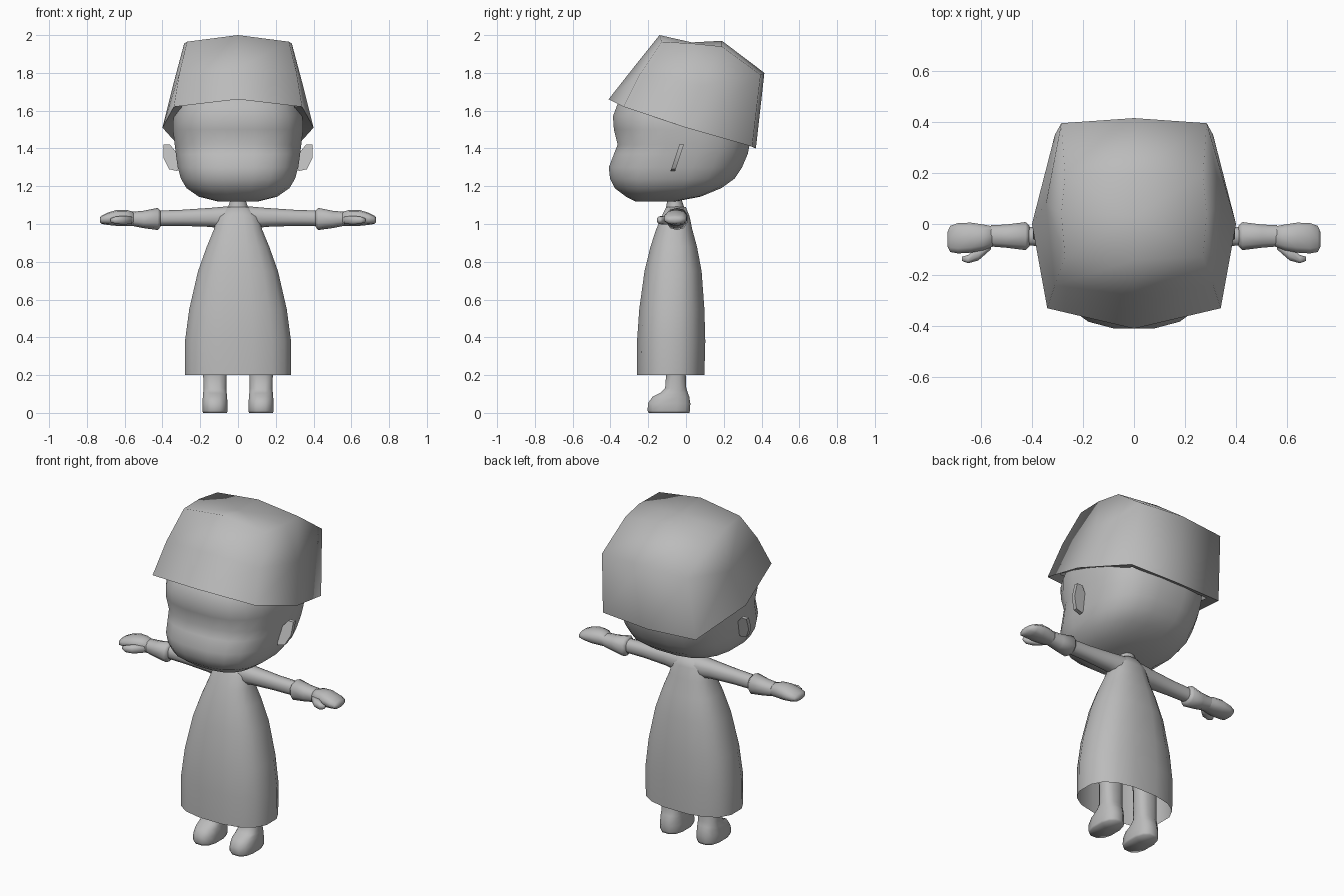
import bpy, bmesh, math
from mathutils import Vector

if "Cube" in bpy.data.objects:
    bpy.data.objects.remove(bpy.data.objects["Cube"])

GREY = (0.5, 0.5, 0.5, 1)
mat = bpy.data.materials.new("plain grey")
mat.use_nodes = True
mat.diffuse_color = GREY
mat.node_tree.nodes["Principled BSDF"].inputs["Base Color"].default_value = GREY


def skin(name, rings, cap_start=True, cap_end=True, mirror=False, sharp=75):
    """Join rings of points into one smooth surface."""
    bm = bmesh.new()
    loops = [[bm.verts.new(p) for p in ring] for ring in rings]
    for a, b in zip(loops, loops[1:]):
        for i in range(len(a)):
            j = (i + 1) % len(a)
            bm.faces.new((a[i], a[j], b[j], b[i]))
    for loop, wanted in ((loops[0], cap_start), (loops[-1], cap_end)):
        if wanted:
            mid = bm.verts.new(sum((v.co for v in loop), Vector()) / len(loop))
            for i in range(len(loop)):
                bm.faces.new((loop[i], loop[(i + 1) % len(loop)], mid))
    bmesh.ops.recalc_face_normals(bm, faces=bm.faces)
    mesh = bpy.data.meshes.new(name)
    bm.to_mesh(mesh)
    bm.free()
    mesh.materials.append(mat)
    ob = bpy.data.objects.new(name, mesh)
    bpy.context.collection.objects.link(ob)
    if mirror:
        ob.modifiers.new("Mirror", "MIRROR")
    bpy.ops.object.select_all(action="DESELECT")
    ob.select_set(True)
    bpy.context.view_layer.objects.active = ob
    bpy.ops.object.shade_smooth_by_angle(angle=math.radians(sharp))
    return ob


def oval(n, power):
    """Unit outline, from round (power 2) to boxy."""
    for i in range(n):
        a = math.tau * (i + 0.5) / n
        c, s = math.cos(a), math.sin(a)
        yield (math.copysign(abs(c) ** (2 / power), c),
               math.copysign(abs(s) ** (2 / power), s))


def upright(sections, x=0, n=16, power=2.5):
    """Sections are (z, half width, front y, back y)."""
    return [[(x + w * u, (f + b) / 2 + (b - f) / 2 * v, z) for u, v in oval(n, power)]
            for z, w, f, b in sections]


def sideways(sections, n=10, power=2.3):
    """Sections are (x, front y, back y, low z, high z)."""
    return [[(x, (f + b) / 2 + (b - f) / 2 * u, (lo + hi) / 2 + (hi - lo) / 2 * v)
             for u, v in oval(n, power)] for x, f, b, lo, hi in sections]


# Head, with a heavy jaw and a dip at eye level
skin("head", upright([
    (1.12, .11, -.27, -.05), (1.145, .21, -.32, .08), (1.19, .275, -.38, .19),
    (1.24, .305, -.405, .26), (1.30, .322, -.412, .30), (1.37, .332, -.385, .33),
    (1.42, .338, -.365, .34), (1.50, .348, -.385, .345), (1.57, .345, -.39, .345),
    (1.65, .32, -.36, .33), (1.72, .28, -.28, .30)], n=20, power=2.7))

# Hat: coarse tilted dome, each ring given as its half outline from front to back
def full_ring(half):
    return half + [(-x, y, z) for x, y, z in reversed(half[1:-1])]


rim = [(0, -.41, 1.66), (.34, -.33, 1.62), (.40, 0, 1.51), (.31, .35, 1.41), (0, .37, 1.40)]
belly = [(0, -.28, 1.825), (.31, -.24, 1.80), (.345, .08, 1.73), (.285, .395, 1.79), (0, .415, 1.80)]
crown = [(0, -.14, 2.0), (.27, -.13, 1.965), (.285, .04, 1.955), (.27, .19, 1.94), (0, .19, 1.97)]
lining = [(x * .85, y * .87, z + .02) for x, y, z in rim]
skin("hat", [full_ring(r) for r in (lining, rim, belly, crown)], cap_start=False, sharp=85)

# Ears: thin leaning plates
ear = [(.31, 1.36), (.36, 1.42), (.395, 1.42), (.395, 1.35), (.365, 1.29), (.32, 1.28)]
skin("ear", [[(x, (z - 1.34) * .33 - .05 + d, z) for x, z in ear] for d in (-.012, .012)],
     mirror=True, sharp=40)

# Neck
skin("neck", upright([(1.04, .06, -.11, -.01), (1.09, .055, -.105, -.01),
                      (1.12, .045, -.10, -.02), (1.18, .045, -.10, -.02)], n=10, power=2))

# Dress, open at the hem
skin("dress", upright([
    (.20, .285, -.262, .10), (.38, .285, -.262, .105), (.55, .262, -.25, .10),
    (.75, .215, -.222, .085), (.88, .168, -.19, .06), (.97, .13, -.16, .035),
    (1.04, .11, -.13, .02), (1.09, .06, -.105, .0)], n=16, power=2.5), cap_start=False)

# Arms
skin("arm", sideways([(.04, -.11, .01, .97, 1.095), (.15, -.10, .0, .985, 1.085),
                      (.30, -.09, -.01, .99, 1.075), (.45, -.085, -.01, .99, 1.07)]), mirror=True)

# Cuffs
skin("cuff", sideways([(.41, -.09, -.005, .985, 1.07), (.425, -.105, .01, .968, 1.085),
                       (.50, -.095, .0, .978, 1.07), (.56, -.09, -.003, .99, 1.065)]), mirror=True)

# Hands and thumbs
skin("hand", sideways([(.54, -.085, -.01, .99, 1.06), (.59, -.105, .0, .99, 1.075),
                       (.64, -.115, .008, .99, 1.075), (.69, -.118, .006, .995, 1.06),
                       (.72, -.112, -.005, 1.0, 1.045), (.731, -.09, -.03, 1.01, 1.035)]), mirror=True)
skin("thumb", sideways([(.56, -.10, -.06, 1.0, 1.04), (.61, -.145, -.085, .995, 1.045),
                        (.65, -.155, -.12, 1.0, 1.04), (.675, -.145, -.128, 1.01, 1.03)], n=8),
     mirror=True)

# Legs running into the shoes
skin("leg", upright([
    (.0, .065, -.20, .02), (.012, .069, -.206, .024), (.05, .068, -.205, .026),
    (.085, .066, -.18, .02), (.105, .064, -.14, .012), (.13, .062, -.112, .003),
    (.20, .064, -.107, .0), (.50, .07, -.11, .0)], x=.122, n=12, power=2.6), mirror=True)
